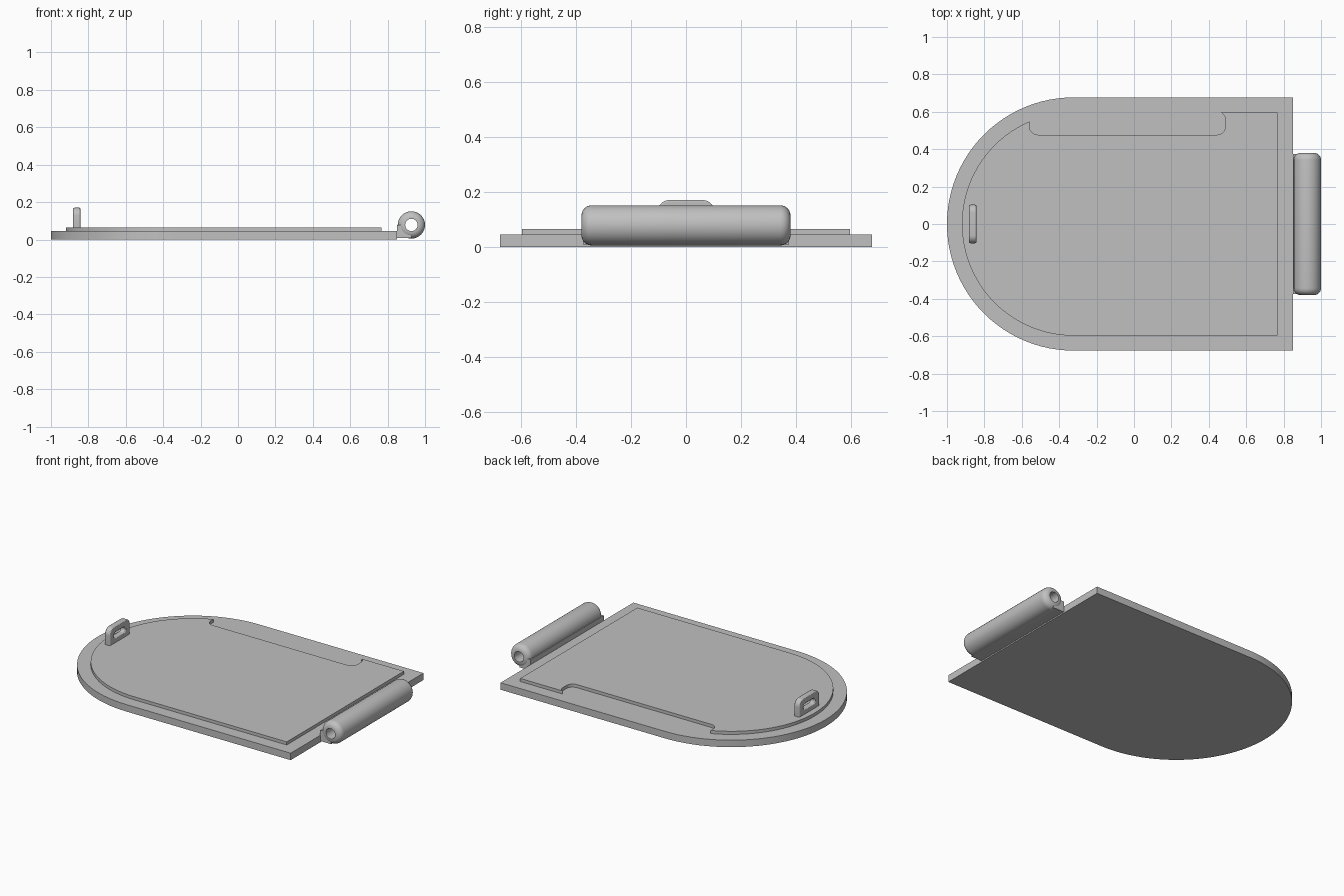
import bpy, bmesh, math
from mathutils import Vector

if "Cube" in bpy.data.objects:
    bpy.data.objects.remove(bpy.data.objects["Cube"], do_unlink=True)

gray = bpy.data.materials.new("plain_gray")
gray.use_nodes = True
COLOR = (0.53, 0.53, 0.53, 1)
gray.diffuse_color = COLOR
gray.node_tree.nodes["Principled BSDF"].inputs["Base Color"].default_value = COLOR


def arc(cx, cy, r, start, end, n):
    angles = [math.radians(start + (end - start) * i / n) for i in range(n + 1)]
    return [(cx + r * math.cos(a), cy + r * math.sin(a)) for a in angles]


def finish(name, bm, bevel=0):
    bmesh.ops.recalc_face_normals(bm, faces=bm.faces)
    mesh = bpy.data.meshes.new(name)
    bm.to_mesh(mesh)
    bm.free()
    mesh.materials.append(gray)
    ob = bpy.data.objects.new(name, mesh)
    bpy.context.collection.objects.link(ob)
    if bevel:
        mod = ob.modifiers.new("soft_edges", "BEVEL")
        mod.width, mod.segments, mod.limit_method = bevel, 2, "ANGLE"
    bpy.ops.object.select_all(action="DESELECT")
    ob.select_set(True)
    bpy.context.view_layer.objects.active = ob
    bpy.ops.object.shade_smooth_by_angle(angle=math.radians(35))
    return ob


def extrude(name, outline, place, low, high):
    """Solid from a 2D outline; place(u, v, depth) gives the 3D point."""
    bm = bmesh.new()
    face = bm.faces.new([bm.verts.new(place(u, v, low)) for u, v in outline])
    step = Vector(place(0, 0, high)) - Vector(place(0, 0, low))
    top = bmesh.ops.extrude_face_region(bm, geom=[face], use_keep_orig=True)
    moved = [g for g in top["geom"] if isinstance(g, bmesh.types.BMVert)]
    bmesh.ops.translate(bm, verts=moved, vec=step)
    return finish(name, bm)


def closed_grid(name, rings, bevel=0):
    """Closed skin through rings, joined both ways round."""
    bm = bmesh.new()
    rows = [[bm.verts.new(p) for p in ring] for ring in rings]
    for i, row in enumerate(rows):
        after = rows[(i + 1) % len(rows)]
        for j in range(len(row)):
            k = (j + 1) % len(row)
            bm.faces.new((row[j], row[k], after[k], after[j]))
    return finish(name, bm, bevel)


def flat(u, v, d):
    return (u, v, d)


def along_y(u, v, d):
    return (u, d, v)


# Arched base plate
ARCH_X = -0.323
base = [(0.85, -0.677), (0.85, 0.677)] + arc(ARCH_X, 0, 0.677, 90, 270, 48)
extrude("base_plate", base, flat, 0, 0.045)

# Raised panel with a rounded notch along the back edge
R, NOTCH_L, NOTCH_R, NOTCH_Y, C = 0.597, -0.559, 0.489, 0.477, 0.045
left_angle = math.degrees(math.acos((NOTCH_L - ARCH_X) / R))
panel = [(0.766, -R), (0.766, R)]
panel += arc(NOTCH_R - C, R - 0.041, C, 65, 0, 6)
panel += arc(NOTCH_R - C, NOTCH_Y + C, C, 0, -90, 8)
panel += arc(NOTCH_L + C, NOTCH_Y + C, C, -90, -180, 8)
panel += arc(ARCH_X, 0, R, left_angle, 270, 44)
extrude("raised_panel", panel, flat, 0.03, 0.065)


# Upright pull loop with a slot
def rounded(half_w, low, high, r_low, r_high):
    return (arc(half_w - r_high, high - r_high, r_high, 0, 90, 8)
            + arc(r_high - half_w, high - r_high, r_high, 90, 180, 8)
            + arc(r_low - half_w, low + r_low, r_low, 180, 270, 8)
            + arc(half_w - r_low, low + r_low, r_low, 270, 360, 8))


outer = rounded(0.103, 0.055, 0.17, 0.004, 0.042)
slot = rounded(0.058, 0.094, 0.13, 0.017, 0.017)
X0, X1 = -0.881, -0.843
closed_grid("pull_loop", [[(x, y, z) for y, z in ring] for x, ring in
                          ((X0, outer), (X1, outer), (X1, slot), (X0, slot))], 0.006)

# Hinge barrel: rounded tube with a through hole
HX, HZ, HR, HOLE, HALF, ROUND = 0.927, 0.078, 0.073, 0.033, 0.38, 0.037
profile = [(HOLE, HALF), (HOLE, -HALF)]
profile += arc(HR - ROUND, ROUND - HALF, ROUND, -90, 0, 6)
profile += arc(HR - ROUND, HALF - ROUND, ROUND, 0, 90, 6)
SIDES = 32
barrel = []
for r, y in profile:
    turns = [2 * math.pi * i / SIDES for i in range(SIDES)]
    barrel.append([(HX + r * math.cos(a), y, HZ + r * math.sin(a)) for a in turns])
closed_grid("hinge_barrel", barrel)

# Square-cornered web joining the barrel to the plate
web = [(0.849, HZ), (0.849, 0.008), (HX, 0.008)] + arc(HX, HZ, 0.05, 270, 180, 10)
extrude("hinge_web", web, along_y, -0.374, 0.374)
